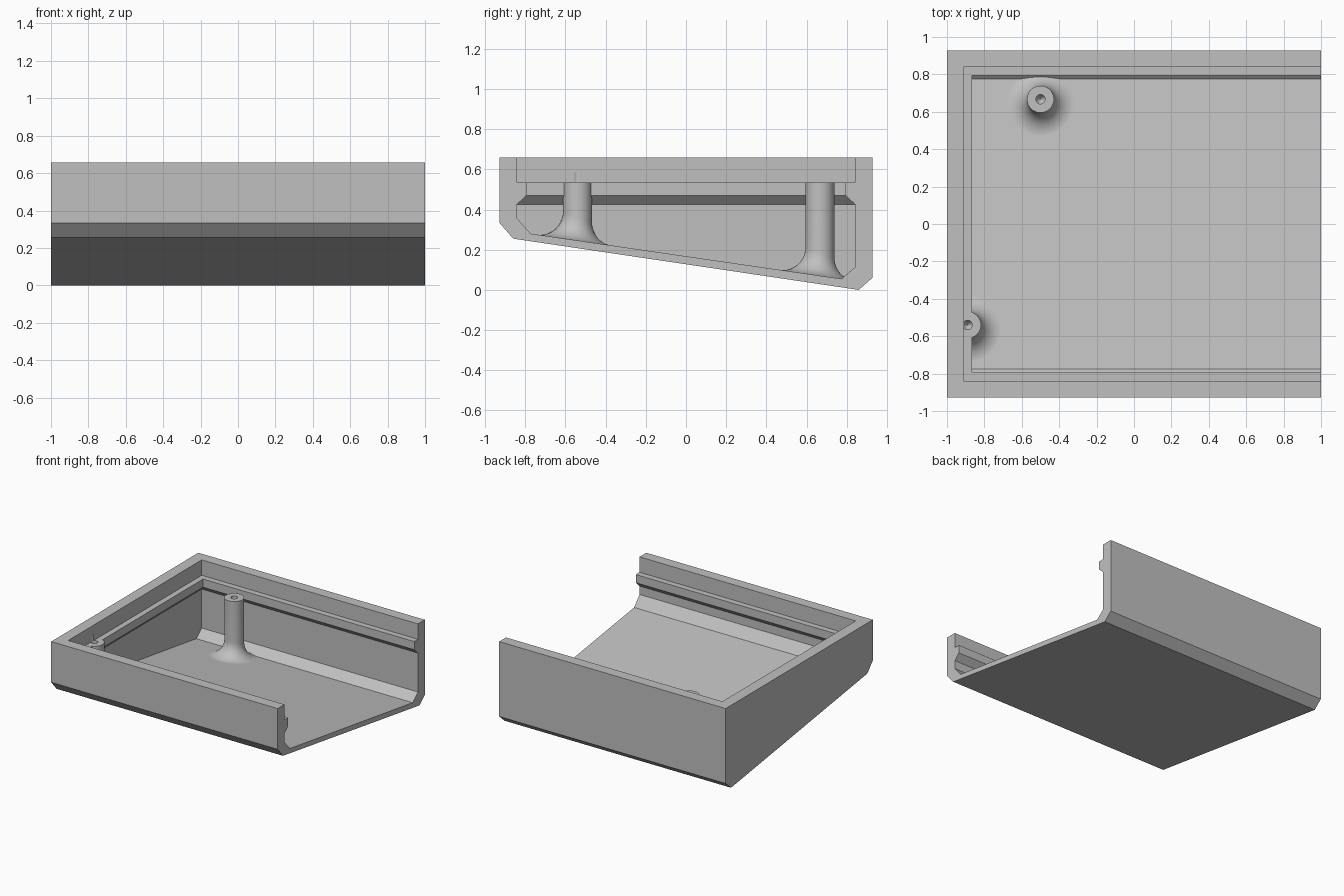
import bpy
import bmesh
from math import sin, cos, pi, atan

cube = bpy.data.objects.get("Cube")
if cube:
    bpy.data.objects.remove(cube, do_unlink=True)

grey = bpy.data.materials.new("plain_grey")
grey.use_nodes = True
grey.diffuse_color = (0.53, 0.53, 0.53, 1)
grey.node_tree.nodes["Principled BSDF"].inputs["Base Color"].default_value = grey.diffuse_color

LEDGE_Z = 0.535
SEGMENTS = 40
FLOOR_SLOPE = -0.1453


def floor_z(y):
    return 0.1675 + FLOOR_SLOPE * y


def loft(name, rings, smooth=False):
    """Solid through equal-length rings of points, capped at both ends."""
    bm = bmesh.new()
    loops = [[bm.verts.new(p) for p in ring] for ring in rings]
    count = len(loops[0])
    for low, high in zip(loops, loops[1:]):
        for i in range(count):
            j = (i + 1) % count
            bm.faces.new((low[i], low[j], high[j], high[i])).smooth = smooth
    bm.faces.new(loops[0][::-1])
    bm.faces.new(loops[-1])
    bmesh.ops.recalc_face_normals(bm, faces=bm.faces)
    mesh = bpy.data.meshes.new(name)
    bm.to_mesh(mesh)
    bm.free()
    mesh.materials.append(grey)
    obj = bpy.data.objects.new(name, mesh)
    bpy.context.collection.objects.link(obj)
    return obj


def tray_ring(x0, x1, half, z_front, z_back):
    return [(x0, -half, z_front), (x1, -half, z_front),
            (x1, half, z_back), (x0, half, z_back)]


def combine(target, tool, operation):
    tool.hide_render = True
    mod = target.modifiers.new(operation.lower(), 'BOOLEAN')
    mod.operation = operation
    mod.solver = 'EXACT'
    mod.object = tool
    bpy.context.view_layer.objects.active = target
    bpy.ops.object.modifier_apply(modifier=mod.name)
    bpy.data.objects.remove(tool, do_unlink=True)


def screw_post(cx, cy, radius=0.072, fillet=0.115, steps=10):
    """Round post whose foot flares tangentially into the sloping floor."""
    rings = [[] for _ in range(steps + 3)]
    for s in range(SEGMENTS):
        phi = 2 * pi * s / SEGMENTS
        slope = FLOOR_SLOPE * sin(phi)
        tilt = atan(slope)
        base = floor_z(cy + radius * sin(phi)) - 0.001
        centre_z = base + slope * fillet + fillet / cos(tilt)
        profile = [(radius, LEDGE_Z)]
        for k in range(steps + 1):
            a = pi + (pi / 2 + tilt) * k / steps
            profile.append((radius + fillet + fillet * cos(a), centre_z + fillet * sin(a)))
        d, z = profile[-1]
        profile.append((d, z - 0.018))
        for ring, (d, z) in zip(rings, profile):
            # keep the foot inside the end wall
            ring.append((max(cx + d * cos(phi), -0.965), cy + d * sin(phi), z))
    return loft("screw_post", rings, smooth=True)


def screw_hole(cx, cy, radius=0.025):
    levels = [(0.002, LEDGE_Z - 0.2), (radius, LEDGE_Z - 0.18), (radius, LEDGE_Z + 0.05)]
    rings = [[(cx + r * cos(2 * pi * s / 24), cy + r * sin(2 * pi * s / 24), z)
              for s in range(24)] for r, z in levels]
    return loft("screw_hole", rings, smooth=True)


# Outer shell with chamfered, sloping underside
case = loft("case_half", [
    tray_ring(-1, 1, 0.86, 0.255, 0.0),
    tray_ring(-1, 1, 0.928, 0.333, 0.06),
    tray_ring(-1, 1, 0.928, 0.658, 0.658),
])

# Cavity, open on one end: floor, bevels, undercut lip and rim recess
WALL, LIP, OPEN = -0.91, -0.865, 1.2
cavity = loft("cavity", [
    tray_ring(WALL, OPEN, 0.774, floor_z(-0.774), floor_z(0.774)),
    tray_ring(WALL, OPEN, 0.842, 0.358, 0.114),
    tray_ring(WALL, OPEN, 0.842, 0.425, 0.425),
    tray_ring(LIP, OPEN, 0.795, 0.47, 0.47),
    tray_ring(LIP, OPEN, 0.795, LEDGE_Z, LEDGE_Z),
    tray_ring(WALL, OPEN, 0.842, LEDGE_Z, LEDGE_Z),
    tray_ring(WALL, OPEN, 0.842, 0.8, 0.8),
])
combine(case, cavity, 'DIFFERENCE')

# Posts joined to the shell, then drilled
posts = [(-0.5, 0.667), (-0.89, -0.54)]
for x, y in posts:
    combine(case, screw_post(x, y), 'UNION')
for x, y in posts:
    combine(case, screw_hole(x, y), 'DIFFERENCE')
